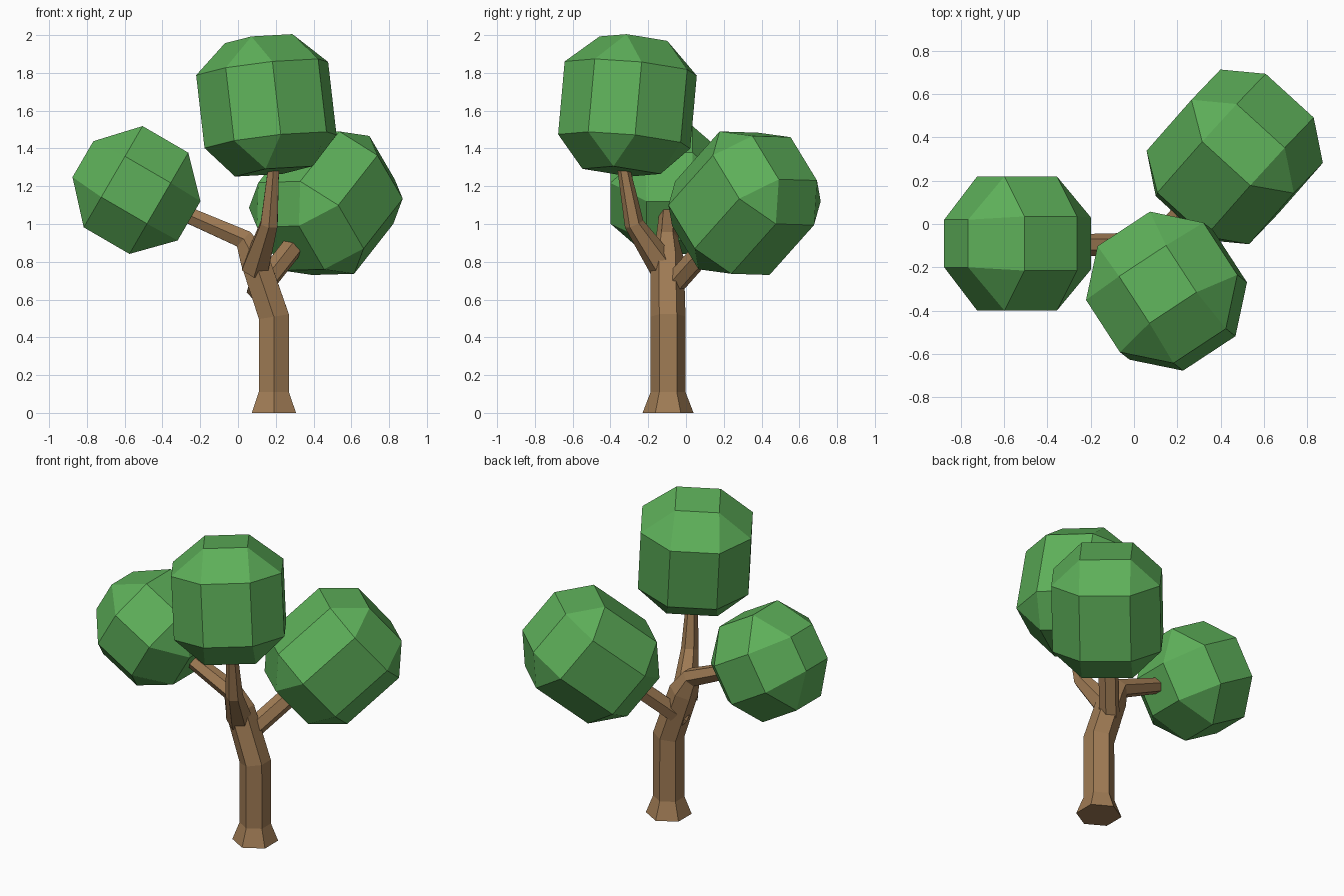
import bpy, bmesh, math
from mathutils import Vector, Matrix

if "Cube" in bpy.data.objects:
    bpy.data.objects.remove(bpy.data.objects["Cube"])

def material(name, color):
    m = bpy.data.materials.new(name)
    m.diffuse_color = (*color, 1)
    m.use_nodes = True
    m.node_tree.nodes["Principled BSDF"].inputs["Base Color"].default_value = m.diffuse_color
    return m

bark = material("bark", (0.35, 0.20, 0.09))
leaf = material("leaf", (0.11, 0.43, 0.10))

def finish(bm, name, mat):
    bmesh.ops.recalc_face_normals(bm, faces=bm.faces)
    me = bpy.data.meshes.new(name)
    bm.to_mesh(me)
    bm.free()
    me.materials.append(mat)
    ob = bpy.data.objects.new(name, me)
    bpy.context.collection.objects.link(ob)

# Six-sided tube through (x, y, z, radius) points
def limb(name, path, sides=6):
    bm = bmesh.new()
    pts = [Vector(p[:3]) for p in path]
    rings = []
    for i, p in enumerate(pts):
        t = Vector()
        if i > 0:
            t += (p - pts[i - 1]).normalized()
        if i < len(pts) - 1:
            t += (pts[i + 1] - p).normalized()
        q = Vector((0, 0, 1)).rotation_difference(t)
        ring = []
        for k in range(sides):
            a = math.pi / 2 + math.tau * k / sides
            ring.append(bm.verts.new(p + q @ Vector((math.cos(a), math.sin(a), 0)) * path[i][3]))
        rings.append(ring)
    for r, s in zip(rings, rings[1:]):
        for k in range(sides):
            j = (k + 1) % sides
            bm.faces.new((r[k], r[j], s[j], s[k]))
    bm.faces.new(rings[0][::-1])
    bm.faces.new(rings[-1])
    finish(bm, name, bark)

# Chamfered box: w/h = half width/length, f/g = half size of the flat faces
def foliage(name, centre, axis, side, w, h, f, g, top=0.14, bottom=0.15):
    z = Vector(axis).normalized()
    x = Vector(side)
    x = (x - z * x.dot(z)).normalized()
    rot = Matrix((x, z.cross(x), z)).transposed()
    bm = bmesh.new()
    for sx in (-1, 1):
        for sy in (-1, 1):
            for sz in (-1, 1):
                c = top if sz > 0 else bottom
                for v in ((w * sx, f * sy, g * sz), (f * sx, w * sy, g * sz),
                          (c * sx, c * sy, h * sz)):
                    bm.verts.new(Vector(centre) + rot @ Vector(v))
    bmesh.ops.convex_hull(bm, input=bm.verts)
    bmesh.ops.dissolve_limit(bm, angle_limit=0.02, verts=bm.verts, edges=bm.edges)
    finish(bm, name, leaf)

# Trunk bending into the left branch
limb("trunk", [(.19, -.095, 0, .135), (.19, -.095, .11, .0925), (.19, -.095, .51, .0925),
               (.085, -.1, .82, .088), (.03, -.1, .92, .06),
               (-.27, -.095, 1.05, .048), (-.36, -.09, 1.09, .045)])
# Upper and right branches
limb("upper_branch", [(.09, -.11, .76, .08), (.165, -.275, 1.0, .052), (.19, -.335, 1.32, .032)])
limb("right_branch", [(.095, -.11, .63, .06), (.35, .18, .955, .06)])

# Three crowns
foliage("top_crown", (.15, -.31, 1.63), (-.115, .09, 1), (.84, .545, 0),
        .325, .355, .145, .195, .13, .15)
foliage("left_crown", (-.54, -.09, 1.18), (-.86, 0, .5), (0, 1, 0),
        .31, .325, .125, .14, .11, .12)
foliage("right_crown", (.465, .31, 1.11), (.51, .58, .65), (-.72, .69, 0),
        .32, .37, .15, .205, .15, .15)
